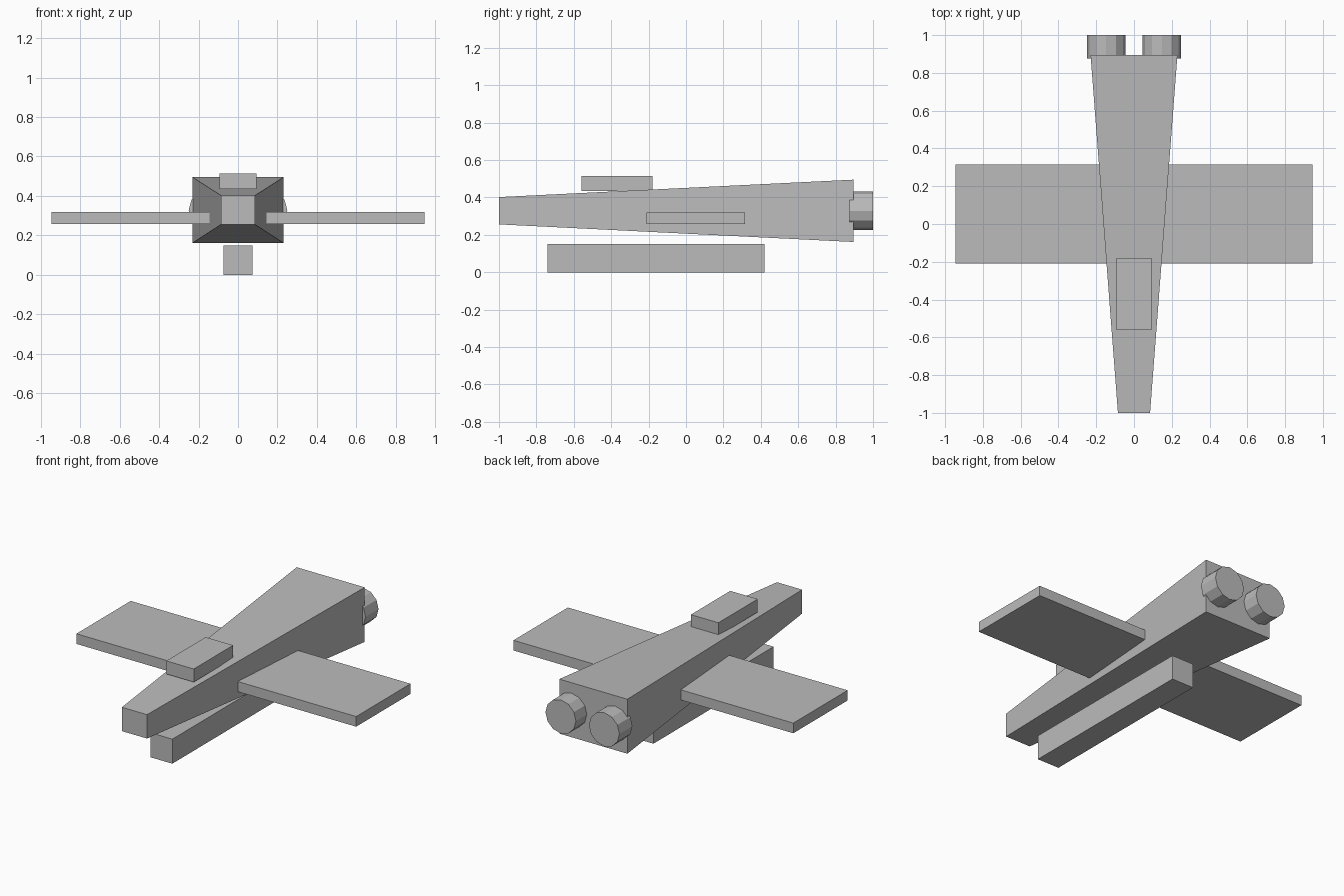
import bpy
import bmesh
from math import radians
from mathutils import Matrix

cube = bpy.data.objects.get("Cube")
if cube:
    bpy.data.objects.remove(cube, do_unlink=True)

# Single grey paint
grey = bpy.data.materials.new("hull_grey")
grey.use_nodes = True
grey.diffuse_color = (0.5, 0.5, 0.5, 1)
grey.node_tree.nodes["Principled BSDF"].inputs["Base Color"].default_value = (0.5, 0.5, 0.5, 1)


def finish(name, bm):
    bmesh.ops.recalc_face_normals(bm, faces=bm.faces)
    mesh = bpy.data.meshes.new(name)
    bm.to_mesh(mesh)
    bm.free()
    mesh.materials.append(grey)
    obj = bpy.data.objects.new(name, mesh)
    bpy.context.collection.objects.link(obj)
    return obj


def tapered_box(name, front, back):
    """Box between two end sections, each given as (y, x0, x1, z0, z1)."""
    bm = bmesh.new()
    rings = []
    for y, x0, x1, z0, z1 in (front, back):
        corners = ((x0, z0), (x1, z0), (x1, z1), (x0, z1))
        rings.append([bm.verts.new((x, y, z)) for x, z in corners])
    for ring in rings:
        bm.faces.new(ring)
    for i in range(4):
        j = (i + 1) % 4
        bm.faces.new((rings[0][i], rings[0][j], rings[1][j], rings[1][i]))
    return finish(name, bm)


def box(name, x, y, z):
    return tapered_box(name, (y[0], *x, *z), (y[1], *x, *z))


def engine(name, x):
    bm = bmesh.new()
    place = Matrix.Translation((x, 0.9375, 0.328)) @ Matrix.Rotation(radians(90), 4, "X")
    bmesh.ops.create_cone(bm, cap_ends=True, segments=12, radius1=0.103,
                          radius2=0.103, depth=0.125, matrix=place)
    return finish(name, bm)


# Body widening towards the tail
tapered_box("fuselage", (-1, -0.085, 0.085, 0.256, 0.402),
            (0.895, -0.23, 0.23, 0.162, 0.495))

# Raised cabin and slung lower pod
box("cockpit", (-0.093, 0.093), (-0.56, -0.18), (0.435, 0.515))
box("belly_pod", (-0.074, 0.074), (-0.74, 0.42), (0, 0.15))

# Wings and rear engines on both sides
for side, sign in (("left", 1), ("right", -1)):
    box(side + "_wing", sorted((sign * 0.05, sign * 0.946)), (-0.21, 0.315), (0.257, 0.319))
    engine(side + "_engine", sign * 0.147)
